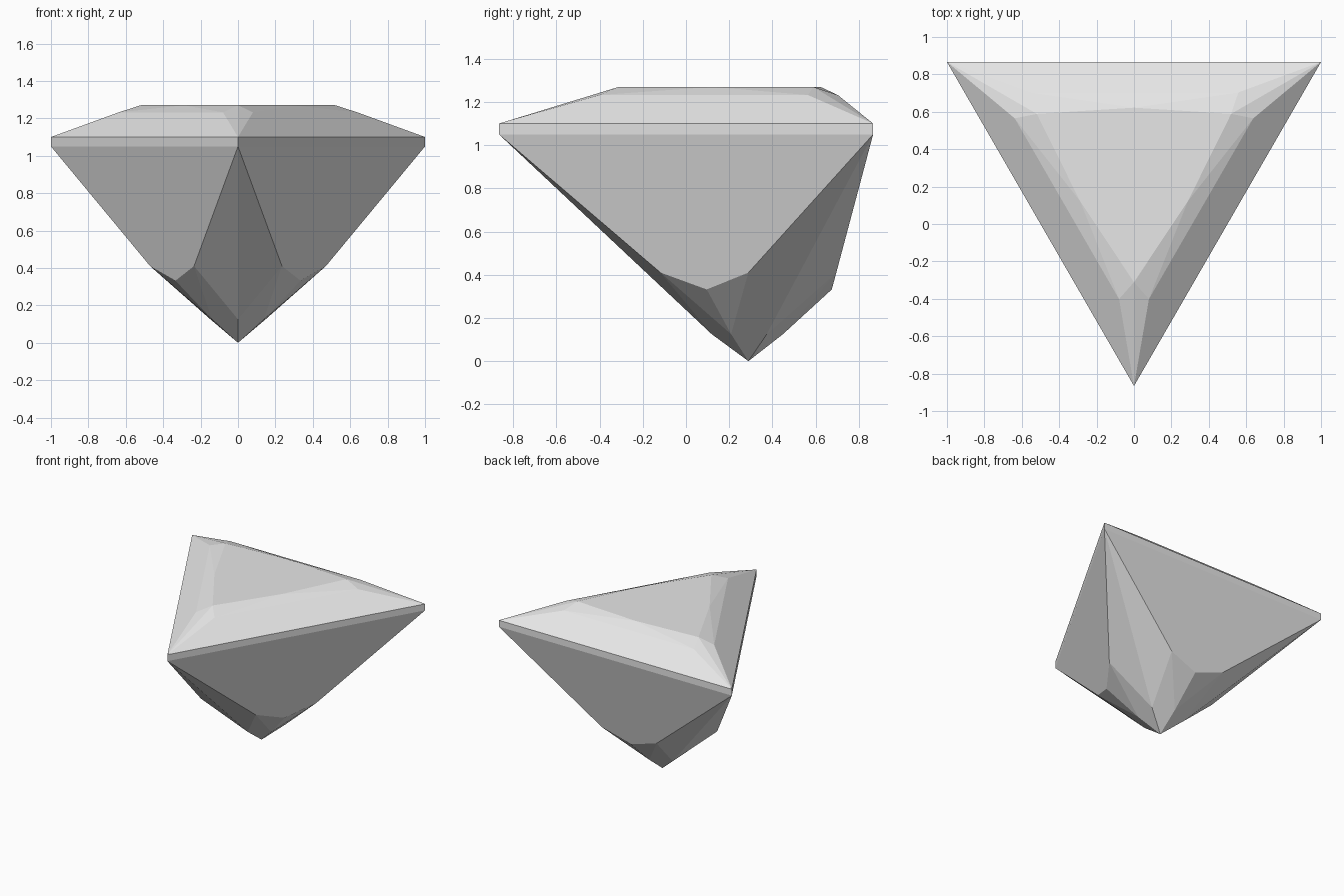
import bpy
import bmesh
from math import radians, cos, sin

cube = bpy.data.objects.get("Cube")
if cube:
    bpy.data.objects.remove(cube, do_unlink=True)

CENTRE_Y = 0.289      # the culet sits under the triangle's centroid
CORNERS = (-90, 30, 150)

# Rings of facet corners: radius, height, angle offsets from each triangle corner
RINGS = [
    (0.60, 1.27, (0,)),           # table corners
    (0.333, 1.27, (60,)),         # table edge midpoints
    (0.695, 1.232, (-6.6, 6.6)),  # crown break
    (1.155, 1.10, (0,)),          # girdle top
    (1.155, 1.05, (0,)),          # girdle bottom
    (0.47, 0.41, (-30, 30)),      # pavilion break
    (0.386, 0.332, (60,)),        # pavilion side tips
    (0.17, 0.125, (0,)),          # culet facets under the corners
    (0.16, 0.125, (60,)),         # culet facets under the sides
]

# Cut gem: hull around the rings and the culet point
bm = bmesh.new()
bm.verts.new((0, CENTRE_Y, 0))
for radius, height, offsets in RINGS:
    for corner in CORNERS:
        for offset in offsets:
            a = radians(corner + offset)
            bm.verts.new((radius * cos(a), CENTRE_Y + radius * sin(a), height))
bmesh.ops.convex_hull(bm, input=bm.verts[:])
bmesh.ops.dissolve_limit(bm, angle_limit=radians(1), verts=bm.verts[:], edges=bm.edges[:])
bmesh.ops.recalc_face_normals(bm, faces=bm.faces[:])

mesh = bpy.data.meshes.new("cut_gem")
bm.to_mesh(mesh)
bm.free()
gem = bpy.data.objects.new("cut_gem", mesh)
bpy.context.collection.objects.link(gem)

# Single pale grey stone
stone = bpy.data.materials.new("pale_grey_stone")
stone.use_nodes = True
colour = (0.8, 0.8, 0.8, 1)
stone.diffuse_color = colour
stone.node_tree.nodes["Principled BSDF"].inputs["Base Color"].default_value = colour
mesh.materials.append(stone)
